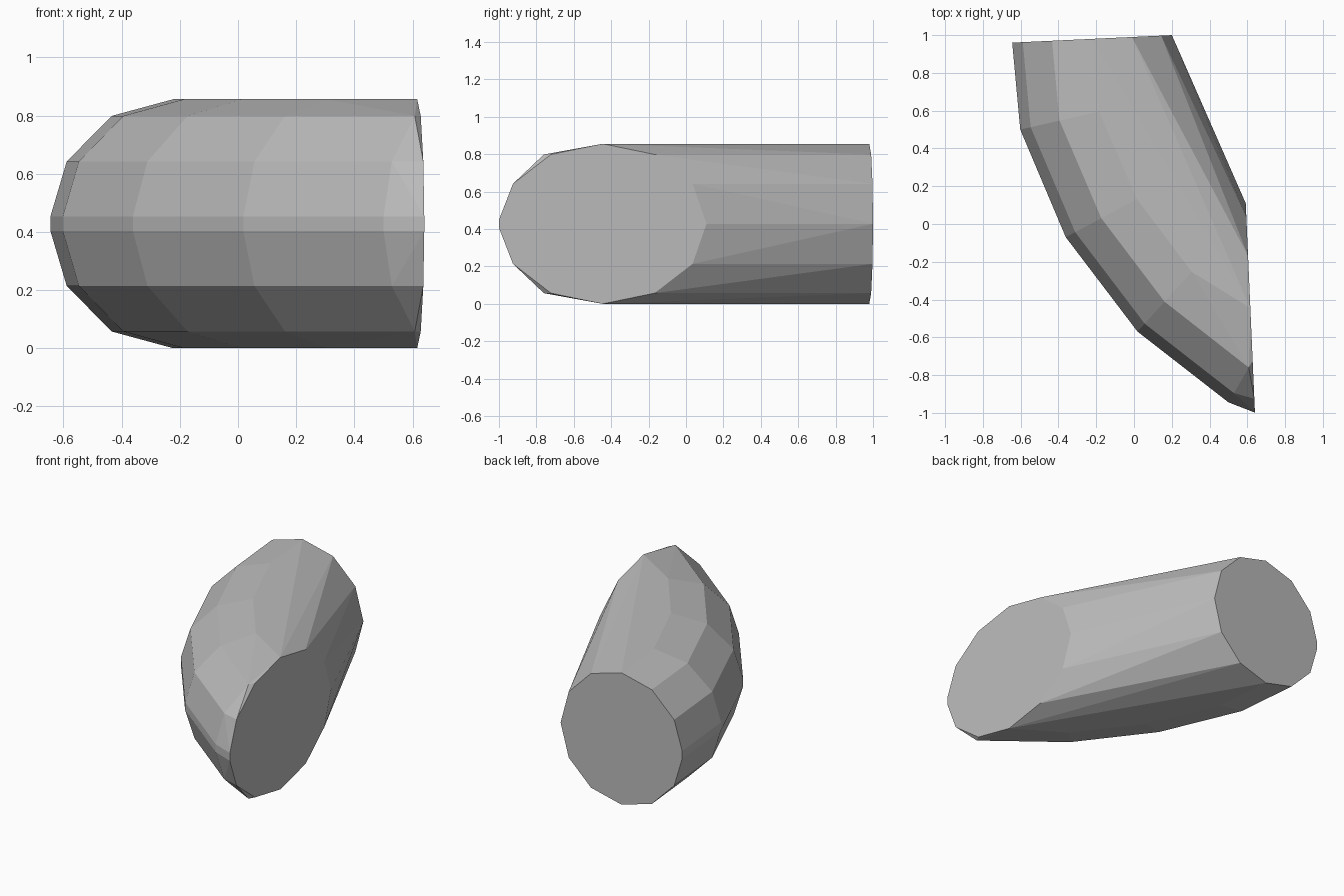
import bpy
import bmesh
import math
from mathutils import Vector

if "Cube" in bpy.data.objects:
    bpy.data.objects.remove(bpy.data.objects["Cube"])

R = 0.428                      # pipe radius
# Angles around the section; the outermost corner (180) is a narrow band
ANGLES = [0, 30, 60, 90, 120, 150, 176.6, 183.4, 210, 240, 270, 300, 330]

grey = bpy.data.materials.new("plain_grey")
grey.diffuse_color = (0.5, 0.5, 0.5, 1)
grey.use_nodes = True
grey.node_tree.nodes["Principled BSDF"].inputs["Base Color"].default_value = grey.diffuse_color


def cut_x(y):
    """Slanted plane of the front cut face."""
    return 0.592 - (y - 0.11) * 0.044


def ring(centre, direction, semi):
    """Upright elliptical section around a centre in the ground plan."""
    d = Vector(direction).normalized()
    pts = []
    for a in ANGLES:
        t = math.radians(a)
        h = semi * math.cos(t)
        pts.append(Vector((centre[0] + d.x * h, centre[1] + d.y * h,
                           R + R * math.sin(t))))
    return pts


# Back end face and slanted front cut face
points = ring((-0.2225, 0.98), (1, 0.047), 0.4235)
points += ring((0.616, -0.445), (-0.044, 1), 0.555)

# Bend sections: outer point on the plan and inward direction
bends = [((-0.603, 0.50), (0.97, 0.22)),
         ((-0.362, -0.07), (0.88, 0.47)),
         ((0.018, -0.57), (0.67, 0.74)),
         ((0.50, -0.945), (0.5, 0.86))]
for outer, direction in bends:
    d = Vector(direction).normalized()
    centre = Vector(outer) + d * R
    points += [p for p in ring(centre, d, R) if p.x < cut_x(p.y) - 0.005]

# Wrap the sections in one convex skin
bm = bmesh.new()
for p in points:
    bm.verts.new(p)
result = bmesh.ops.convex_hull(bm, input=bm.verts)
loose = {g for g in result["geom_interior"] + result["geom_unused"]
         if isinstance(g, bmesh.types.BMVert) and not g.link_faces}
bmesh.ops.delete(bm, geom=list(loose), context='VERTS')
bmesh.ops.dissolve_limit(bm, angle_limit=math.radians(0.5),
                         verts=bm.verts, edges=bm.edges)
bmesh.ops.recalc_face_normals(bm, faces=bm.faces)

mesh = bpy.data.meshes.new("bent_pipe_hull")
bm.to_mesh(mesh)
bm.free()
mesh.materials.append(grey)
hull = bpy.data.objects.new("bent_pipe_hull", mesh)
bpy.context.collection.objects.link(hull)
